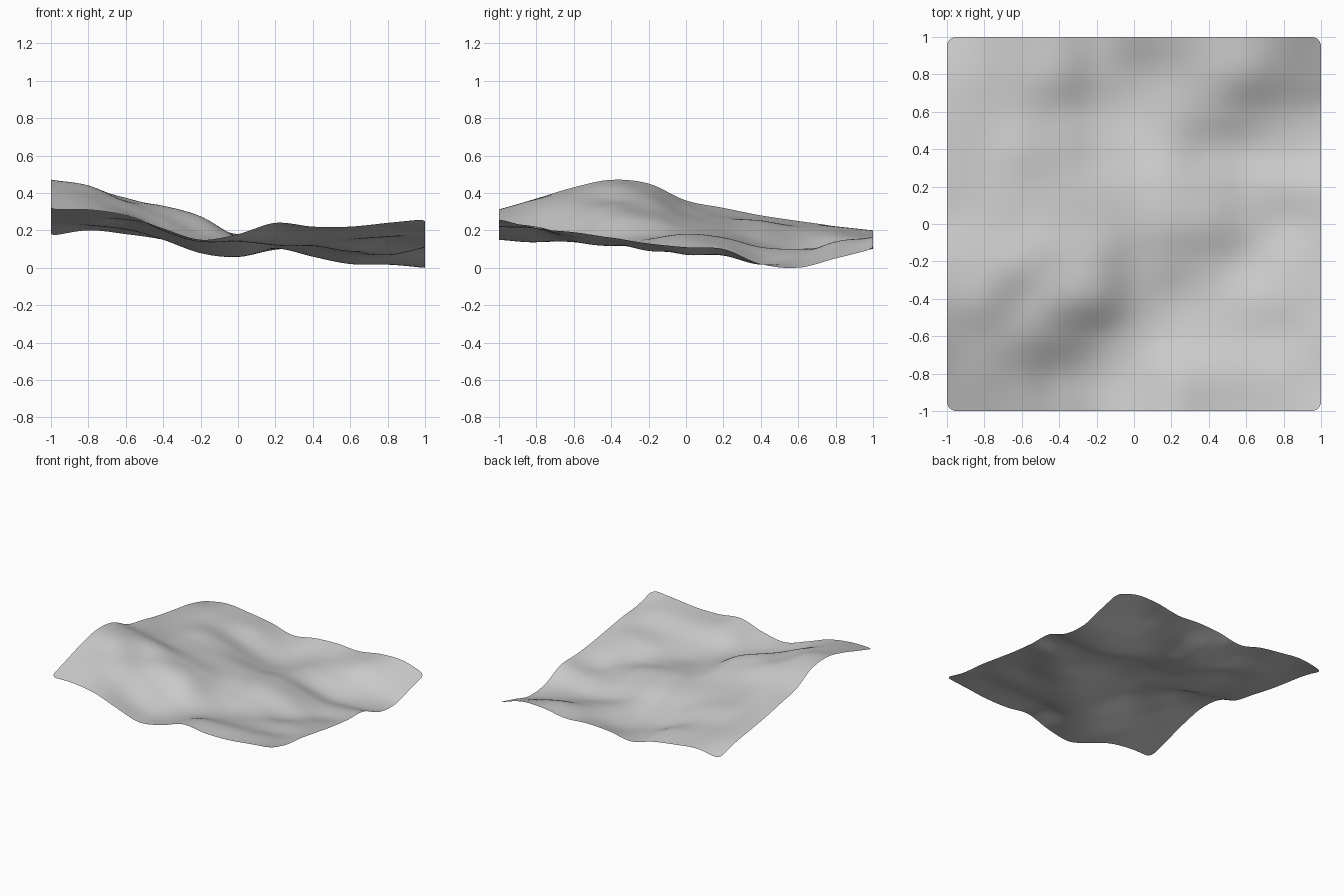
import bpy
import bmesh
from math import floor, hypot

SEGMENTS = 96
CORNER_RADIUS = 0.05

# Relief control heights in hundredths: rows run front to back, columns along +x
RELIEF = [
    (31, 31, 28, 21, 15, 18, 24, 22, 22, 24, 26),
    (37, 36, 30, 20, 14, 15, 21, 21, 21, 22, 21),
    (43, 40, 35, 27, 18, 14, 14, 15, 16, 17, 19),
    (47, 44, 36, 33, 27, 16, 12, 12, 14, 16, 16),
    (45, 41, 37, 31, 26, 17, 15, 12, 9, 12, 13),
    (36, 33, 29, 26, 22, 18, 18, 15, 9, 7, 11),
    (32, 28, 26, 23, 19, 16, 16, 12, 7, 7, 10),
    (28, 25, 25, 20, 13, 10, 11, 6, 2, 2, 2),
    (25, 23, 21, 15, 8, 6, 10, 9, 6, 3, 0),
    (22, 22, 20, 17, 9, 7, 10, 12, 14, 10, 5),
    (17, 20, 18, 15, 10, 13, 14, 13, 16, 16, 10),
]


def spline(values, t):
    """Smooth curve through evenly spaced values, with t from -1 to 1."""
    last = len(values) - 1
    position = (t + 1) / 2 * last
    i = max(0, min(last - 1, floor(position)))
    f = position - i
    b, c = values[i], values[i + 1]
    a = values[i - 1] if i > 0 else 2 * b - c
    d = values[i + 2] if i + 2 <= last else 2 * c - b
    return b + f / 2 * (c - a + f * (2 * a - 5 * b + 4 * c - d
                                     + f * (3 * (b - c) + d - a)))


def height(x, y):
    return max(0, spline([spline(row, x) for row in RELIEF], y) / 100)


def round_corner(x, y):
    """Pull points outside the corner arcs back onto them."""
    inner = 1 - CORNER_RADIUS
    dx, dy = abs(x) - inner, abs(y) - inner
    if dx > 0 and dy > 0 and hypot(dx, dy) > CORNER_RADIUS:
        scale = CORNER_RADIUS / hypot(dx, dy)
        x = (inner + dx * scale) * (1 if x > 0 else -1)
        y = (inner + dy * scale) * (1 if y > 0 else -1)
    return x, y


def make_material(name, color):
    material = bpy.data.materials.new(name)
    material.use_nodes = True
    material.diffuse_color = color
    shader = next(n for n in material.node_tree.nodes if n.type == 'BSDF_PRINCIPLED')
    shader.inputs["Base Color"].default_value = color
    return material


default_cube = bpy.data.objects.get("Cube")
if default_cube:
    bpy.data.objects.remove(default_cube, do_unlink=True)

# Thin rolling sheet of ground
bm = bmesh.new()
bmesh.ops.create_grid(bm, x_segments=SEGMENTS, y_segments=SEGMENTS, size=1)
for vert in bm.verts:
    x, y = round_corner(vert.co.x, vert.co.y)
    vert.co = (x, y, height(x, y))
for face in bm.faces:
    face.smooth = True
mesh = bpy.data.meshes.new("terrain_sheet")
bm.to_mesh(mesh)
bm.free()
mesh.materials.append(make_material("stone_grey", (0.6, 0.6, 0.6, 1)))
terrain = bpy.data.objects.new("terrain_sheet", mesh)
bpy.context.collection.objects.link(terrain)
